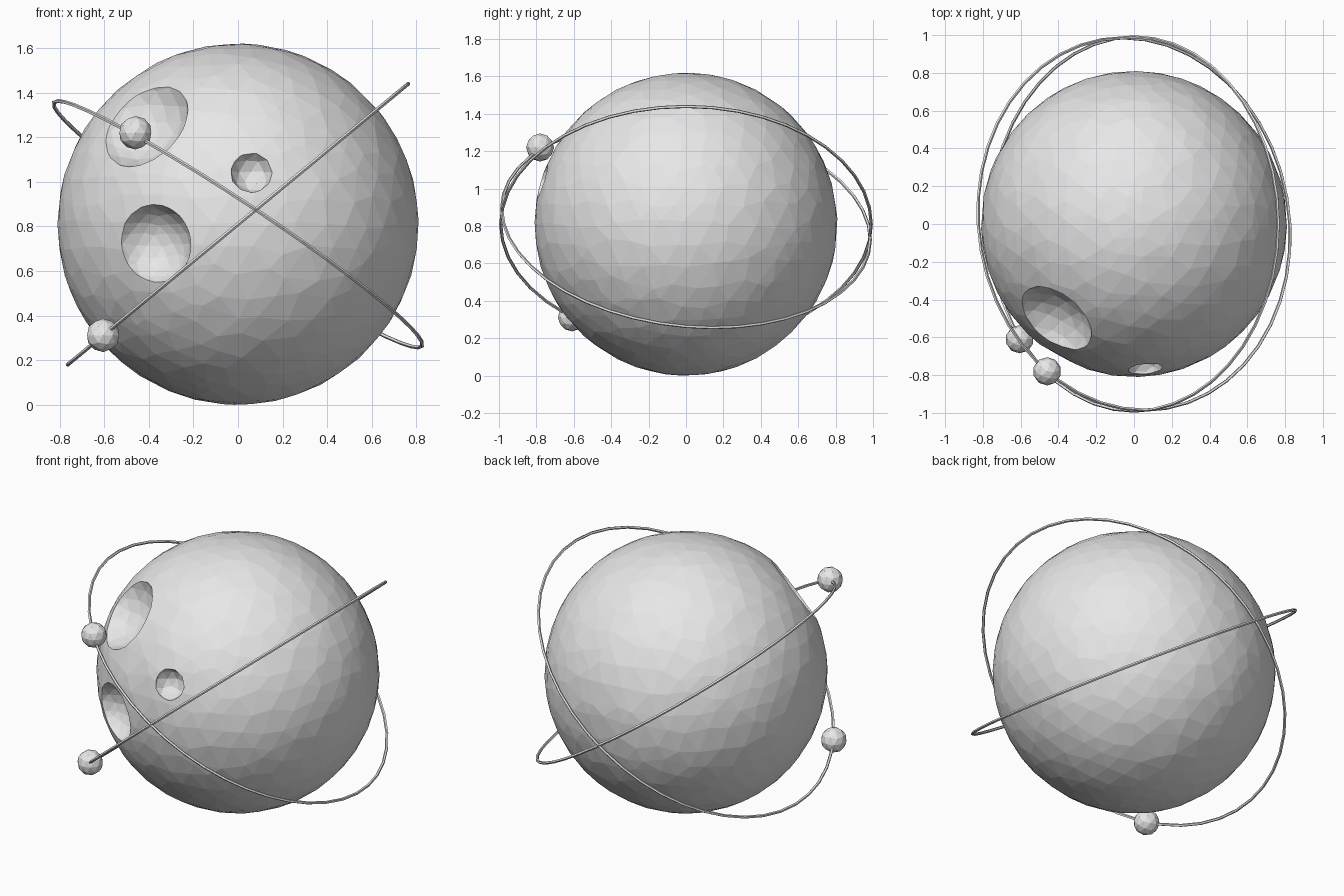
import bpy, bmesh, random
from math import pi, cos, sin, sqrt
from mathutils import Vector

if "Cube" in bpy.data.objects:
    bpy.data.objects.remove(bpy.data.objects["Cube"], do_unlink=True)
random.seed(4)

R = 0.81                      # planet radius
CENTRE = Vector((0, 0, R))
ORBIT = 0.99                  # ring radius

grey = bpy.data.materials.new("plain grey")
grey.use_nodes = True
grey.diffuse_color = (0.8, 0.8, 0.8, 1)
grey.node_tree.nodes["Principled BSDF"].inputs["Base Color"].default_value = (0.8, 0.8, 0.8, 1)


def finish(bm, name):
    mesh = bpy.data.meshes.new(name)
    bm.to_mesh(mesh)
    bm.free()
    mesh.materials.append(grey)
    ob = bpy.data.objects.new(name, mesh)
    bpy.context.collection.objects.link(ob)
    return ob


def ball(name, centre, radius, detail, jitter=0.0):
    """Faceted ball; jitter slides the corners along the surface."""
    bm = bmesh.new()
    bmesh.ops.create_icosphere(bm, subdivisions=detail, radius=radius)
    for v in bm.verts:
        shift = Vector([random.uniform(-jitter, jitter) for _ in range(3)])
        v.co = (v.co + shift).normalized() * radius + Vector(centre)
    return finish(bm, name)


def ring(name, u, v, segments=44, sides=5, thick=0.009):
    """Thin tube around the planet in the plane of u and v."""
    u, v = u.normalized(), v.normalized()
    n = u.cross(v)
    bm = bmesh.new()
    loops = []
    for i in range(segments):
        a = 2 * pi * i / segments
        out = u * cos(a) + v * sin(a)
        loops.append([bm.verts.new(CENTRE + out * (ORBIT + thick * cos(b)) + n * thick * sin(b))
                      for b in (2 * pi * k / sides for k in range(sides))])
    for i in range(segments):
        p, q = loops[i], loops[(i + 1) % segments]
        for k in range(sides):
            m = (k + 1) % sides
            bm.faces.new((p[k], q[k], q[m], p[m]))
    bmesh.ops.recalc_face_normals(bm, faces=bm.faces)
    return finish(bm, name)


# Planet with three bowl craters: direction, rim radius, depth below the rim
planet = ball("planet", CENTRE, R, 4, 0.03)
craters = [((-0.41, -0.50, 0.44), 0.22, 0.11),
           ((-0.365, -0.69, -0.085), 0.178, 0.12),
           ((0.06, -0.766, 0.23), 0.095, 0.08)]
for direction, rim, depth in craters:
    bowl = (rim ** 2 + depth ** 2) / (2 * depth)
    reach = sqrt(R ** 2 - rim ** 2) + bowl - depth
    cutter = ball("crater_cutter", CENTRE + Vector(direction).normalized() * reach,
                  bowl, 3 if rim > 0.1 else 2, bowl * 0.04)
    cutter.hide_render = True
    cut = planet.modifiers.new("crater", 'BOOLEAN')
    cut.operation = 'DIFFERENCE'
    cut.solver = 'EXACT'
    cut.object = cutter
    bpy.context.view_layer.objects.active = planet
    bpy.ops.object.modifier_apply(modifier=cut.name)
    bpy.data.objects.remove(cutter, do_unlink=True)

# Two crossing orbit rings
ring("rising_ring", Vector((0.77, 0, 0.635)), Vector((0, -1, 0)))
ring("falling_ring", Vector((0.834, 0, -0.552)), Vector((0.055, -0.995, 0.083)))

# A small moon on each ring
ball("upper_moon", (-0.46, -0.78, 1.22), 0.075, 2)
ball("lower_moon", (-0.605, -0.61, 0.312), 0.075, 2)
